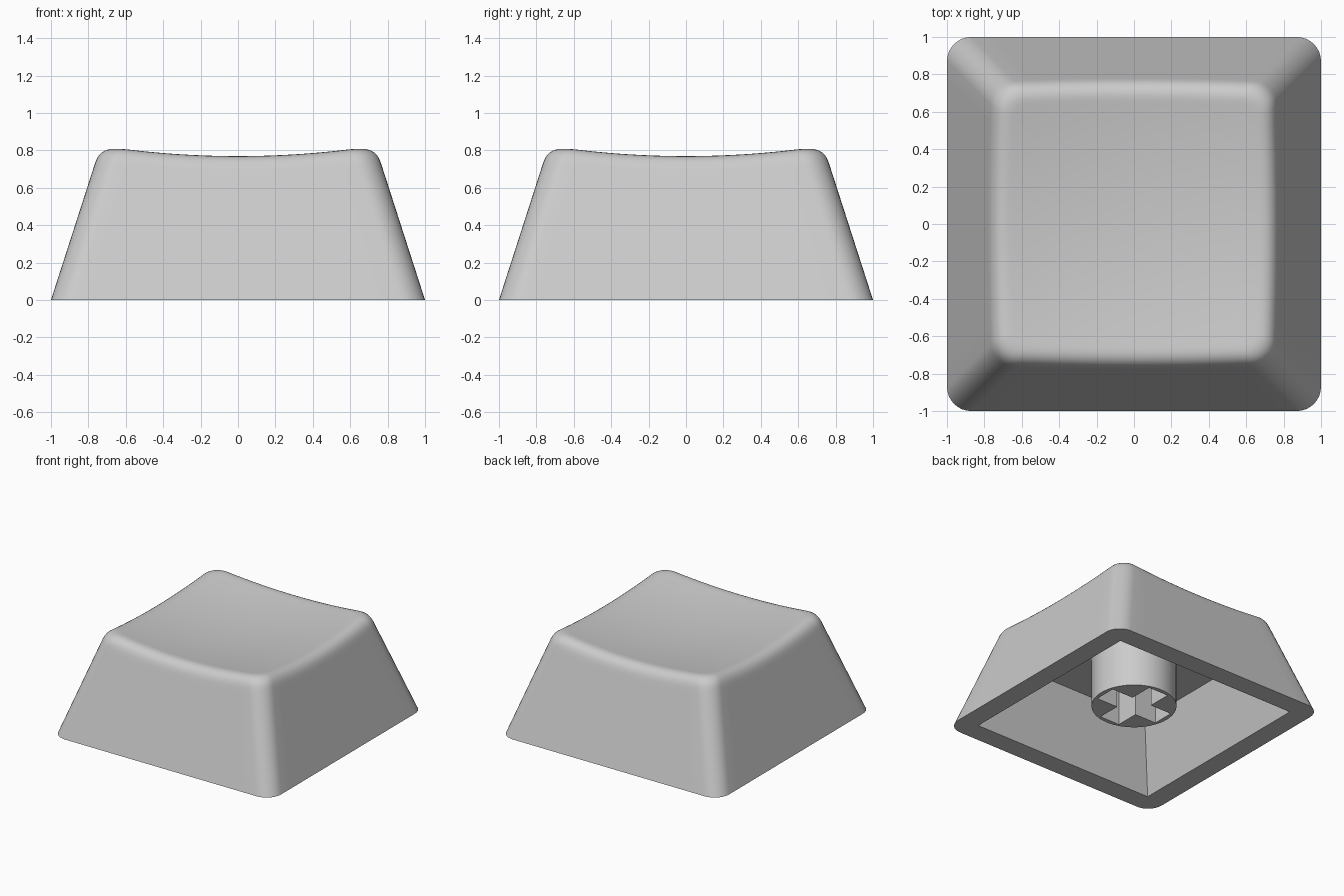
import bpy, bmesh, math
from mathutils import Vector

if "Cube" in bpy.data.objects:
    bpy.data.objects.remove(bpy.data.objects["Cube"])

grey = bpy.data.materials.new("light_grey")
grey.diffuse_color = (0.6, 0.6, 0.6, 1)
grey.use_nodes = True
grey.node_tree.nodes["Principled BSDF"].inputs["Base Color"].default_value = grey.diffuse_color

CORNER_SEGS, SIDE_SEGS, RADIUS, SLOPE = 8, 14, 0.13, 0.322
FILLET = 0.085


def outline(half, radius, z):
    """Rounded square loop, anticlockwise, starting at the +x +y corner."""
    pts = []
    c = half - radius
    for q in range(4):
        a0 = q * math.pi / 2
        cx, cy = [(c, c), (-c, c), (-c, -c), (c, -c)][q]
        for j in range(CORNER_SEGS + 1):
            a = a0 + j / CORNER_SEGS * math.pi / 2
            pts.append(Vector((cx + radius * math.cos(a), cy + radius * math.sin(a), z)))
        # straight side towards the next corner
        d = Vector((-math.sin(a0), math.cos(a0), 0))
        side = Vector((-d.y, d.x, 0))
        start = pts[-1].copy()
        for j in range(1, SIDE_SEGS):
            pts.append(start + side * (2 * c * j / SIDE_SEGS))
    return pts


def dish(p):
    return 0.72 + 0.108 * (p.x ** 2 + p.y ** 2)


COUNT = 4 * (CORNER_SEGS + SIDE_SEGS)


def wall_point(i, z):
    return outline(1 - SLOPE * z, RADIUS, z)[i]


def finish(name, bm):
    bmesh.ops.recalc_face_normals(bm, faces=bm.faces)
    mesh = bpy.data.meshes.new(name)
    bm.to_mesh(mesh)
    bm.free()
    mesh.materials.append(grey)
    obj = bpy.data.objects.new(name, mesh)
    bpy.context.collection.objects.link(obj)
    return obj


def smooth(obj):
    bpy.ops.object.select_all(action='DESELECT')
    obj.select_set(True)
    bpy.context.view_layer.objects.active = obj
    bpy.ops.object.shade_smooth_by_angle(angle=math.radians(30))


# Keycap shell: each outline point gets a section up the wall, over the rim, into the dish
bm = bmesh.new()
sections = []
for i in range(COUNT):
    z = 0.77
    for _ in range(5):
        z = dish(wall_point(i, z))
    edge = wall_point(i, z)
    low = wall_point(i, z - FILLET)
    inner = outline(1 - SLOPE * z - FILLET, RADIUS - FILLET * 0.6, 0)[i]
    inner.z = dish(inner)
    sec = [wall_point(i, 0), wall_point(i, z - FILLET - 0.03)]
    for k in range(8):
        t = k / 7
        sec.append(low * (1 - t) ** 2 + edge * 2 * t * (1 - t) + inner * t * t)
    for f in (0.97, 0.86, 0.72, 0.58, 0.44, 0.3, 0.15):
        p = inner * f
        p.z = dish(p)
        sec.append(p)
    sections.append([bm.verts.new(p) for p in sec])
centre = bm.verts.new((0, 0, 0.72))
for i in range(COUNT):
    a, b = sections[i], sections[(i + 1) % COUNT]
    for k in range(len(a) - 1):
        bm.faces.new((a[k], b[k], b[k + 1], a[k + 1]))
    bm.faces.new((a[-1], b[-1], centre))

# Bottom rim and tapered square cavity
signs = [(1, 1), (-1, 1), (-1, -1), (1, -1)]
mouth = [bm.verts.new((0.833 * x, 0.833 * y, 0)) for x, y in signs]
ceiling = [bm.verts.new((0.663 * x, 0.663 * y, 0.53)) for x, y in signs]
step = CORNER_SEGS + SIDE_SEGS
for q in range(4):
    n = (q + 1) % 4
    first = q * step + CORNER_SEGS // 2
    rim = [sections[(first + j) % COUNT][0] for j in range(step + 1)]
    bm.faces.new(rim + [mouth[n], mouth[q]])
    bm.faces.new((mouth[q], mouth[n], ceiling[n], ceiling[q]))
bm.faces.new(ceiling)
smooth(finish("keycap_shell", bm))

# Round stem under the ceiling
bm = bmesh.new()
bmesh.ops.create_cone(bm, cap_ends=True, segments=64, radius1=0.32, radius2=0.32, depth=0.44)
bmesh.ops.translate(bm, vec=(0, 0, 0.33), verts=bm.verts)
stem = finish("stem", bm)

# Cross-shaped socket cut into the stem
bm = bmesh.new()
A, W = 0.285, 0.09
loop = []
for q in range(4):
    c, s = [(1, 0), (0, 1), (-1, 0), (0, -1)][q]
    for x, y in ((A, -W), (A, W), (W, W)):
        loop.append(bm.verts.new((x * c - y * s, x * s + y * c, 0)))
face = bm.faces.new(loop)
top = bmesh.ops.extrude_face_region(bm, geom=[face])
bmesh.ops.translate(bm, vec=(0, 0, 0.5),
                    verts=[v for v in top["geom"] if isinstance(v, bmesh.types.BMVert)])
cutter = finish("socket_cutter", bm)
cutter.hide_render = True
cut = stem.modifiers.new("socket", 'BOOLEAN')
cut.operation = 'DIFFERENCE'
cut.solver = 'EXACT'
cut.object = cutter
bpy.context.view_layer.objects.active = stem
bpy.ops.object.modifier_apply(modifier=cut.name)
bpy.data.objects.remove(cutter)
smooth(stem)
